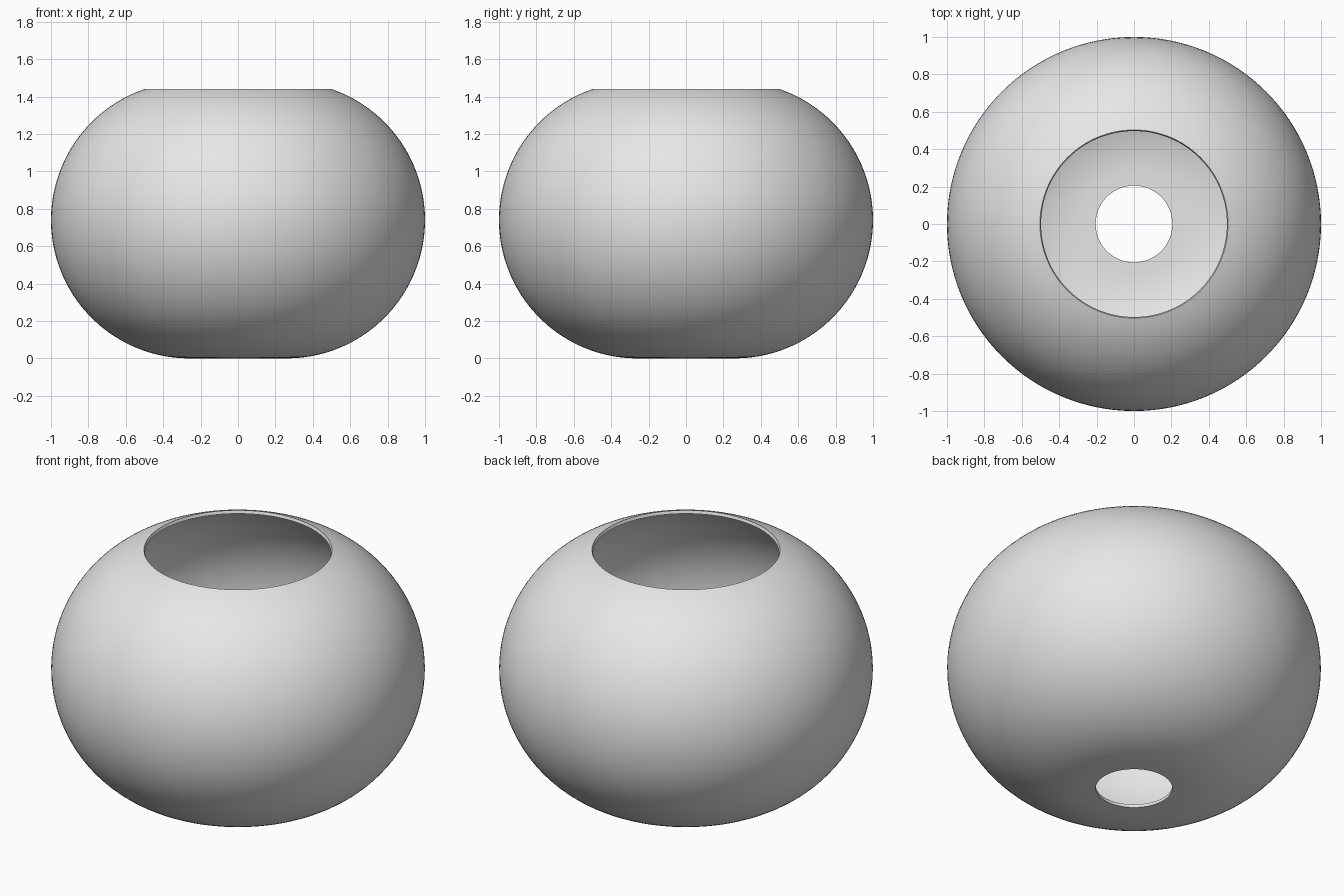
import bpy, bmesh, math

if "Cube" in bpy.data.objects:
    bpy.data.objects.remove(bpy.data.objects["Cube"])

CORE, TUBE, WALL = 0.26, 0.74, 0.018   # arc centre radius, arc radius, wall thickness
HOLE, MOUTH = 0.205, 0.503             # bottom hole and top mouth radii
SEGMENTS, ARC_STEPS = 128, 48


def wall_profile(radius):
    """Base edge, then the rounded side up to the mouth."""
    end = math.acos((MOUTH - CORE) / TUBE)
    points = [(HOLE, TUBE - radius)]
    for i in range(ARC_STEPS + 1):
        a = -math.pi / 2 + (end + math.pi / 2) * i / ARC_STEPS
        points.append((CORE + radius * math.cos(a), TUBE + radius * math.sin(a)))
    return points


# Closed section: outer wall up, inner wall back down
section = wall_profile(TUBE) + wall_profile(TUBE - WALL)[::-1]

# Revolve the section into the hollow bowl
bm = bmesh.new()
rings = []
for s in range(SEGMENTS):
    t = 2 * math.pi * s / SEGMENTS
    rings.append([bm.verts.new((r * math.cos(t), r * math.sin(t), z)) for r, z in section])
n = len(section)
for s in range(SEGMENTS):
    a, b = rings[s], rings[(s + 1) % SEGMENTS]
    for i in range(n):
        j = (i + 1) % n
        bm.faces.new((a[i], b[i], b[j], a[j]))
bmesh.ops.recalc_face_normals(bm, faces=bm.faces)
mesh = bpy.data.meshes.new("round_bowl")
bm.to_mesh(mesh)
bm.free()

bowl = bpy.data.objects.new("round_bowl", mesh)
bpy.context.collection.objects.link(bowl)

# Plain grey finish
grey = bpy.data.materials.new("light_grey")
grey.diffuse_color = (0.8, 0.8, 0.8, 1)
grey.use_nodes = True
grey.node_tree.nodes["Principled BSDF"].inputs["Base Color"].default_value = grey.diffuse_color
mesh.materials.append(grey)

# Smooth walls with crisp rims
bpy.context.view_layer.objects.active = bowl
bowl.select_set(True)
bpy.ops.object.shade_smooth_by_angle(angle=math.radians(30))
